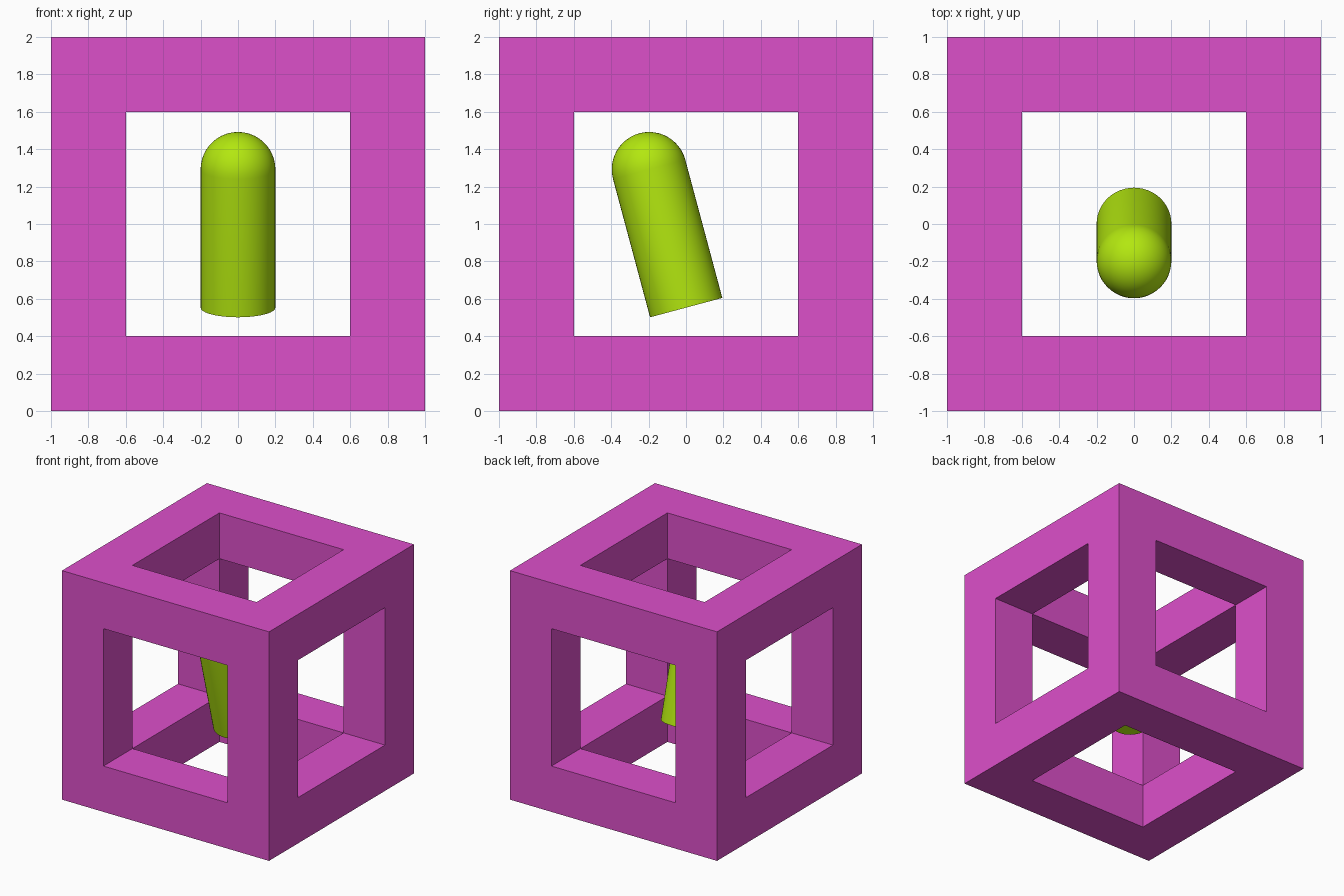
import bpy, bmesh, math
from itertools import product
from mathutils import Matrix, Vector

if "Cube" in bpy.data.objects:
    bpy.data.objects.remove(bpy.data.objects["Cube"])


def material(name, color):
    m = bpy.data.materials.new(name)
    m.diffuse_color = color
    m.use_nodes = True
    m.node_tree.nodes["Principled BSDF"].inputs["Base Color"].default_value = m.diffuse_color
    return m


def add_object(name, bm, mat):
    bmesh.ops.recalc_face_normals(bm, faces=bm.faces)
    mesh = bpy.data.meshes.new(name)
    bm.to_mesh(mesh)
    bm.free()
    mesh.materials.append(mat)
    ob = bpy.data.objects.new(name, mesh)
    bpy.context.collection.objects.link(ob)
    return ob


magenta = material("magenta", (0.72, 0.08, 0.59, 1))
lime = material("lime", (0.45, 0.80, 0.005, 1))

# Open cube frame: outer skin of the 3x3x3 cells lying on edges and corners
GRID = (-1.0, -0.6, 0.6, 1.0)


def solid(cell):
    return all(0 <= c <= 2 for c in cell) and sum(c != 1 for c in cell) >= 2


bm = bmesh.new()
for cell in filter(solid, product(range(3), repeat=3)):
    for axis, side in product(range(3), (0, 1)):
        neighbour = list(cell)
        neighbour[axis] += 1 if side else -1
        if solid(neighbour):
            continue
        corners = []
        for u, v in ((0, 0), (1, 0), (1, 1), (0, 1)):
            idx = list(cell)
            idx[axis] += side
            idx[(axis + 1) % 3] += u
            idx[(axis + 2) % 3] += v
            corners.append(bm.verts.new([GRID[i] for i in idx]))
        bm.faces.new(corners)
bmesh.ops.remove_doubles(bm, verts=bm.verts, dist=1e-4)
cube_frame = add_object("cube_frame", bm, magenta)
cube_frame.location.z = 1.0

# Leaning round-topped peg: flat base, straight side and dome, revolved
R, LENGTH, ARC, SIDES = 0.2, 0.765, 12, 48
profile = [Vector((0, 0, 0)), Vector((R, 0, 0))]
for i in range(ARC + 1):
    a = math.pi / 2 * i / ARC
    profile.append(Vector((R * math.cos(a), 0, LENGTH + R * math.sin(a))))
profile[-1].x = 0

bm = bmesh.new()
verts = [bm.verts.new(p) for p in profile]
edges = [bm.edges.new(pair) for pair in zip(verts, verts[1:])]
bmesh.ops.spin(bm, geom=verts + edges, cent=(0, 0, 0), axis=(0, 0, 1),
               angle=math.tau, steps=SIDES)
bmesh.ops.remove_doubles(bm, verts=bm.verts, dist=1e-4)
bm.transform(Matrix.Rotation(math.radians(15), 4, 'X'))
peg = add_object("round_topped_peg", bm, lime)
peg.location = (0, 0.001, 0.553)

bpy.ops.object.select_all(action='DESELECT')
peg.select_set(True)
bpy.context.view_layer.objects.active = peg
bpy.ops.object.shade_smooth_by_angle(angle=math.radians(30))
